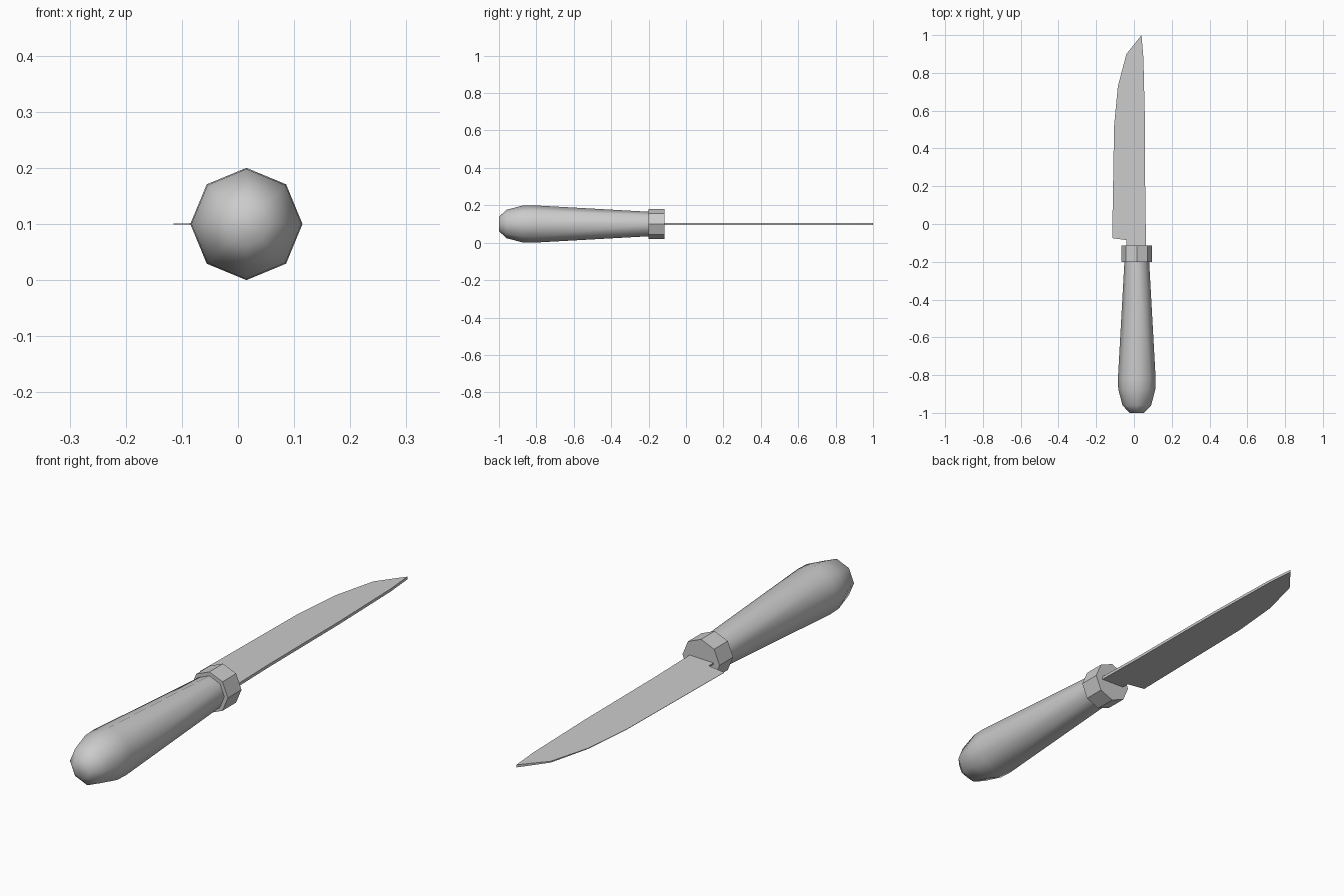
import bpy, bmesh, math

cube = bpy.data.objects.get("Cube")
if cube:
    bpy.data.objects.remove(cube)

CX, CZ, SIDES = 0.015, 0.1, 8

steel = bpy.data.materials.new("plain grey")
steel.use_nodes = True
grey = (0.6, 0.6, 0.6, 1)
steel.diffuse_color = grey
steel.node_tree.nodes["Principled BSDF"].inputs["Base Color"].default_value = grey


def finish(name, bm, smooth=False):
    bmesh.ops.recalc_face_normals(bm, faces=bm.faces)
    mesh = bpy.data.meshes.new(name)
    bm.to_mesh(mesh)
    bm.free()
    mesh.materials.append(steel)
    obj = bpy.data.objects.new(name, mesh)
    bpy.context.collection.objects.link(obj)
    if smooth:
        bpy.ops.object.select_all(action='DESELECT')
        obj.select_set(True)
        bpy.context.view_layer.objects.active = obj
        bpy.ops.object.shade_smooth_by_angle(angle=math.radians(60))
    return obj


def turned(name, profile, smooth=False):
    """Eight-sided turned part along y from (y, radius) pairs."""
    bm = bmesh.new()
    rings = []
    for y, r in profile:
        angles = [math.tau * i / SIDES for i in range(SIDES)]
        rings.append([bm.verts.new((CX + r * math.cos(a), y, CZ + r * math.sin(a)))
                      for a in angles])
    for a, b in zip(rings, rings[1:]):
        for i in range(SIDES):
            j = (i + 1) % SIDES
            bm.faces.new((a[i], a[j], b[j], b[i]))
    bm.faces.new(rings[0])
    bm.faces.new(rings[-1])
    return finish(name, bm, smooth)


# Handle with a rounded butt, and the collar in front of it
turned("handle", [(-1, 0.038), (-0.96, 0.076), (-0.875, 0.098),
                  (-0.82, 0.1), (-0.19, 0.065)], smooth=True)
turned("collar", [(-0.2, 0.081), (-0.115, 0.081)])

# Blade: wedge section, thick at the spine and thin at the cutting edge
outline = [(0.065, -0.13), (0.06, 0.1), (0.058, 0.55), (0.05, 0.88), (0.04, 1.0),
           (-0.04, 0.9), (-0.085, 0.73), (-0.105, 0.52), (-0.115, -0.075),
           (-0.04, -0.085), (-0.04, -0.13)]
bm = bmesh.new()
layers = []
for side in (1, -1):
    layers.append([bm.verts.new((x, y, CZ + side * (0.0005 + 0.03 * (x + 0.115))))
                   for x, y in outline])
    bm.faces.new(layers[-1])
top, bottom = layers
for i in range(len(outline)):
    j = (i + 1) % len(outline)
    bm.faces.new((top[i], top[j], bottom[j], bottom[i]))
finish("blade", bm)
